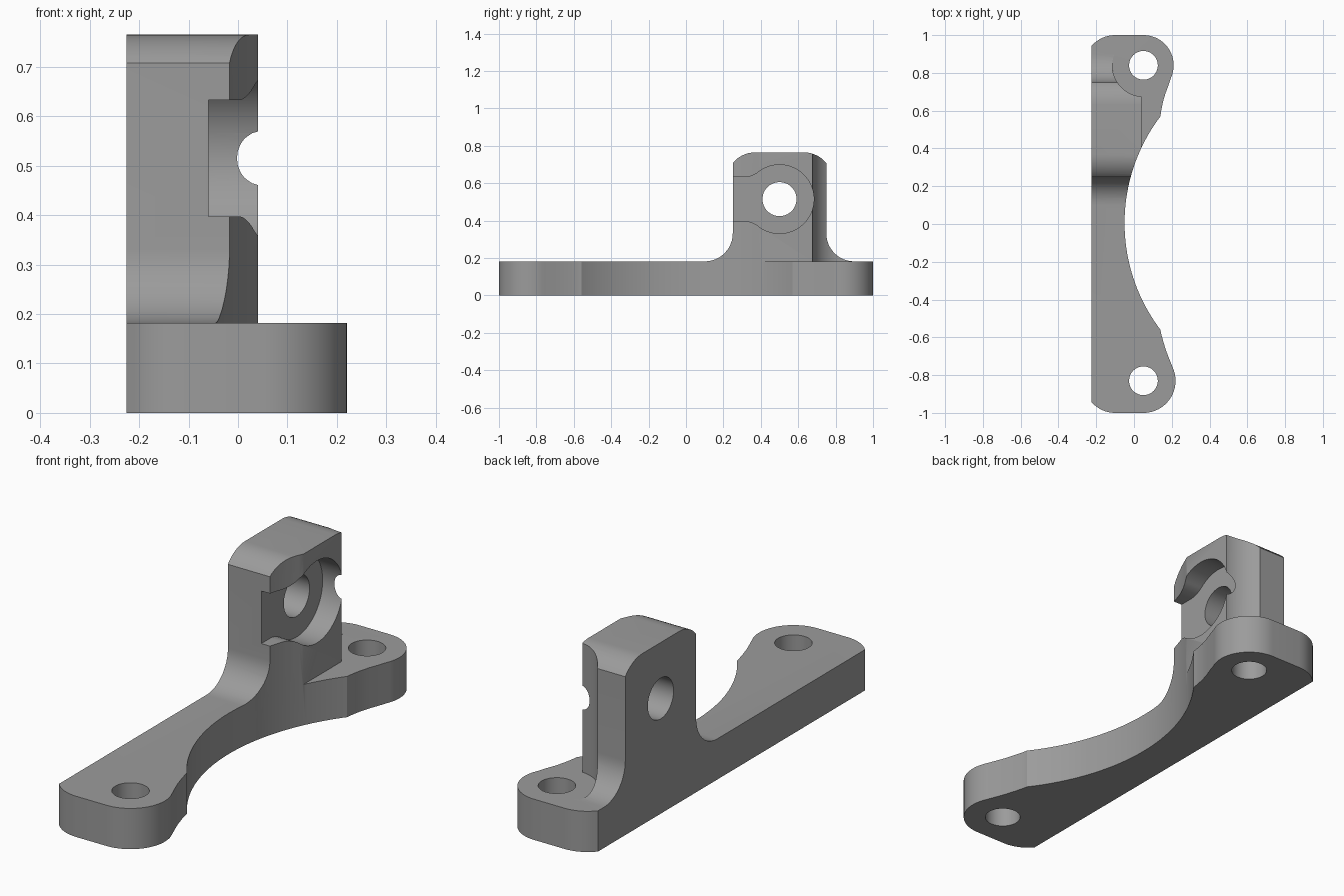
import bpy, bmesh
from math import sin, cos, radians, atan2, degrees
from mathutils import Vector

if "Cube" in bpy.data.objects:
    bpy.data.objects.remove(bpy.data.objects["Cube"])

grey = bpy.data.materials.new("mid_grey")
grey.diffuse_color = (0.33, 0.33, 0.33, 1)
grey.use_nodes = True
grey.node_tree.nodes["Principled BSDF"].inputs["Base Color"].default_value = grey.diffuse_color


def arc(cx, cy, r, a0, a1, n=12):
    """Points on an arc, angles in degrees."""
    return [(cx + r * cos(radians(a0 + (a1 - a0) * i / n)),
             cy + r * sin(radians(a0 + (a1 - a0) * i / n))) for i in range(n + 1)]


def prism(name, pts, lo, hi, axis="Z"):
    """Extrude a closed outline: XY along Z, or YZ along X."""
    bm = bmesh.new()
    place = (lambda p: (p[0], p[1], lo)) if axis == "Z" else (lambda p: (lo, p[0], p[1]))
    face = bm.faces.new([bm.verts.new(place(p)) for p in pts])
    ext = bmesh.ops.extrude_face_region(bm, geom=[face])
    move = Vector((0, 0, hi - lo)) if axis == "Z" else Vector((hi - lo, 0, 0))
    bmesh.ops.translate(bm, vec=move, verts=[v for v in ext["geom"] if isinstance(v, bmesh.types.BMVert)])
    bmesh.ops.recalc_face_normals(bm, faces=bm.faces)
    mesh = bpy.data.meshes.new(name)
    bm.to_mesh(mesh)
    bm.free()
    mesh.materials.append(grey)
    ob = bpy.data.objects.new(name, mesh)
    bpy.context.collection.objects.link(ob)
    return ob


def rod(name, cx, cy, r, lo, hi, axis="Z", n=64):
    return prism(name, arc(cx, cy, r, 0, 360, n)[:-1], lo, hi, axis)


def combine(target, tool, op="DIFFERENCE"):
    """Apply a boolean and discard the tool."""
    mod = target.modifiers.new("bool", "BOOLEAN")
    mod.operation, mod.solver, mod.object = op, "EXACT", tool
    tool.hide_render = True
    bpy.context.view_layer.objects.active = target
    bpy.ops.object.modifier_apply(modifier=mod.name)
    bpy.data.objects.remove(tool)


X0, TOP = -0.225, 0.182

# Base plate with rounded ears and clipped left corners
outline = (arc(-0.1, -0.835, 0.165, 221, 270, 8)
           + arc(0.05, -0.83, 0.17, 270, 384, 24)
           + [(0.185, -0.71), (0.168, -0.665), (0.153, -0.615), (0.145, -0.585), (0.14, -0.56)]
           + [(0.14, 0.57), (0.145, 0.605), (0.153, 0.645), (0.166, 0.69), (0.183, 0.735)]
           + arc(0.05, 0.84, 0.16, -25, 90, 24)
           + arc(-0.1, 0.835, 0.165, 90, 139, 8))
outline[0] = (X0, outline[0][1])
outline[-1] = (X0, outline[-1][1])
bracket = prism("mounting_bracket", outline, 0, TOP)

# Upright lug with filleted foot and rounded top corners
lug_profile = ([(0.1, 0.1)] + arc(0.1, TOP + 0.15, 0.15, -90, 0)
               + arc(0.37, 0.61, 0.155, 141, 90, 8)
               + arc(0.63, 0.61, 0.155, 90, 39, 8)
               + arc(0.9, TOP + 0.15, 0.15, 180, 270) + [(0.9, 0.1)])
lug_profile = [(min(max(y, 0.25), 0.75) if z > 0.5 else y, z) for y, z in lug_profile]
lug = prism("upright_lug", lug_profile, X0, 0.04, "X")

# Bolt head clearance down the back of the lug
combine(lug, rod("bolt_clearance", 0.05, 0.84, 0.165, 0.05, 1, n=96))

# Round pocket with a blended slot opening to the front
cy, cz, r, h, f = 0.5, 0.515, 0.1835, 0.1175, 0.124
a = degrees(atan2(h + f, 0.19))
pocket = ([(0.1, cz - h)] + arc(cy - 0.19, cz - h - f, f, 90, a, 10)
          + arc(cy, cz, r, a - 180, 180 - a, 64)[1:]
          + arc(cy - 0.19, cz + h + f, f, -a, -90, 10)[1:] + [(0.1, cz + h)])
combine(lug, prism("pocket_cutter", pocket, -0.06, 0.2, "X"))
combine(lug, rod("lug_hole", cy, cz, 0.091, -0.5, 0.5, "X"))
combine(bracket, lug, "UNION")

# Long concave relief on the right side, and the two bolt holes
combine(bracket, rod("side_relief", 0.885, 0.005, 0.935, -0.5, 1.5, n=180))
for y in (-0.83, 0.84):
    combine(bracket, rod("bolt_hole", 0.05, y, 0.076, -0.5, 0.5))

bpy.ops.object.select_all(action="DESELECT")
bracket.select_set(True)
bpy.context.view_layer.objects.active = bracket
bpy.ops.object.shade_smooth_by_angle(angle=radians(25))
